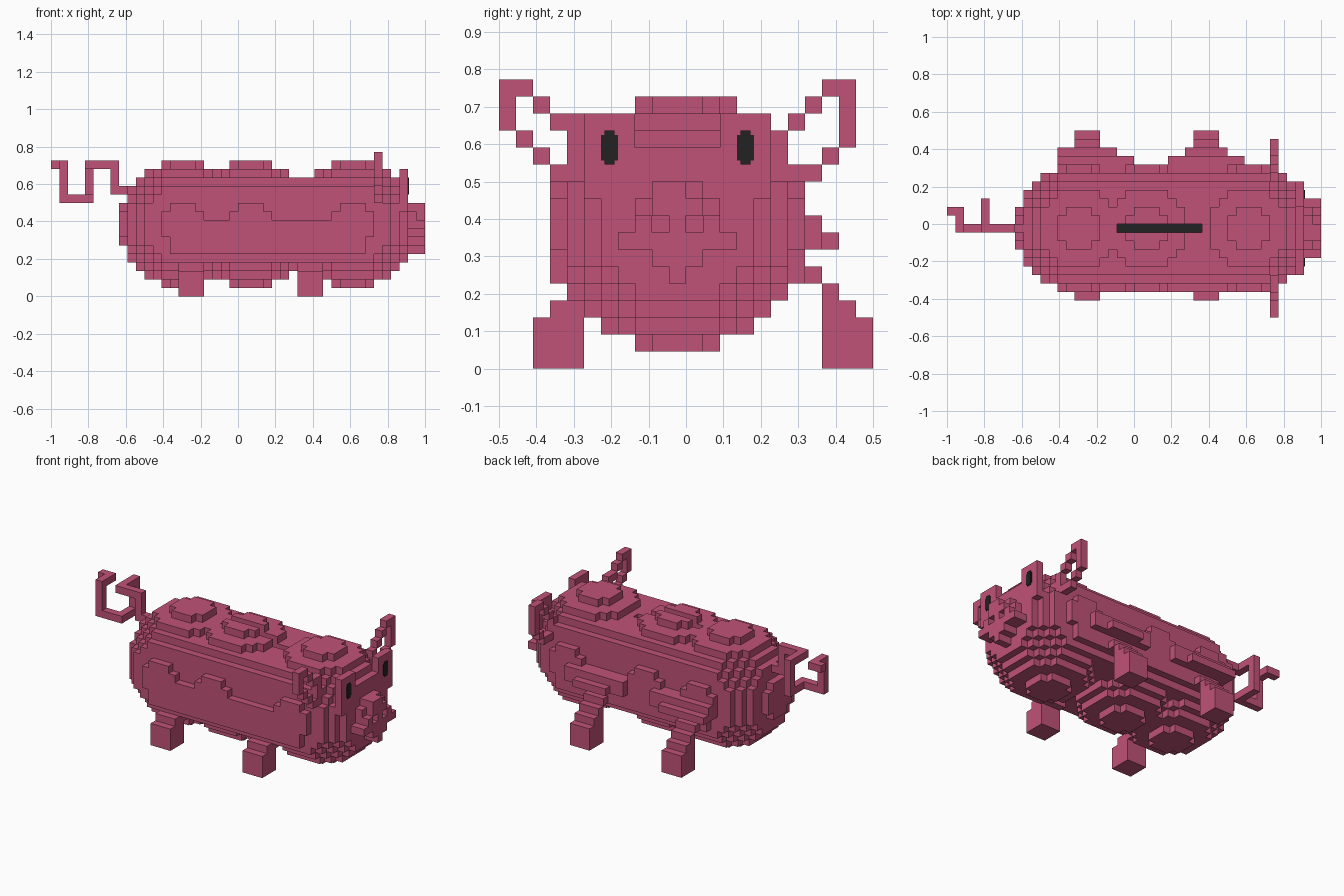
import bpy, bmesh
from mathutils import Vector

cube = bpy.data.objects.get("Cube")
if cube:
    bpy.data.objects.remove(cube, do_unlink=True)

V = 1 / 22  # edge length of one block


def material(name, rgb):
    m = bpy.data.materials.new(name)
    m.use_nodes = True
    m.diffuse_color = (*rgb, 1)
    m.node_tree.nodes["Principled BSDF"].inputs["Base Color"].default_value = (*rgb, 1)
    return m


pink = material("rose_pink", (0.53, 0.085, 0.185))
black = material("black", (0.016, 0.016, 0.016))


def box(i0, i1, j0, j1, k0, k1):
    """Block cells in inclusive index ranges along x, y and z."""
    return {(i, j, k) for i in range(i0, i1 + 1)
            for j in range(j0, j1 + 1) for k in range(k0, k1 + 1)}


def ball(ci, cj=-1, ck=8, r=7):
    return {(i, j, k) for (i, j, k) in box(ci - r, ci + r, cj - r, cj + r, ck - r, ck + r)
            if (i - ci) ** 2 + (j - cj) ** 2 + (k - ck) ** 2 < (r + 0.5) ** 2}


# For each direction: the four cell corners of the outward face
SIDES = []
for axis in range(3):
    for s in (0, 1):
        u, w = (axis + 1) % 3, (axis + 2) % 3
        loop = []
        for a, b in ((0, 0), (1, 0), (1, 1), (0, 1)):
            c = [0, 0, 0]
            c[axis], c[u], c[w] = s, a, b
            loop.append(tuple(c))
        n = [0, 0, 0]
        n[axis] = 2 * s - 1
        SIDES.append((tuple(n), loop if s else loop[::-1]))


def block_object(name, cells, mat=pink):
    """Skin a set of block cells with their exposed faces only."""
    bm = bmesh.new()
    verts = {}
    for c in sorted(cells):
        for n, loop in SIDES:
            if tuple(p + q for p, q in zip(c, n)) in cells:
                continue
            face = []
            for o in loop:
                key = tuple(p + q for p, q in zip(c, o))
                if key not in verts:
                    verts[key] = bm.verts.new(Vector(key) * V)
                face.append(verts[key])
            bm.faces.new(face)
    finish(name, bm, mat)


def finish(name, bm, mat):
    me = bpy.data.meshes.new(name)
    bm.to_mesh(me)
    bm.free()
    me.materials.append(mat)
    ob = bpy.data.objects.new(name, me)
    bpy.context.collection.objects.link(ob)


def plates(name, boxes, mat):
    """Thin painted plates from (min corner, max corner) pairs."""
    bm = bmesh.new()
    for lo, hi in boxes:
        lo, hi = Vector(lo), Vector(hi)
        for v in bmesh.ops.create_cube(bm, size=1)["verts"]:
            v.co = (lo + hi) / 2 + v.co * (hi - lo)
    finish(name, bm, mat)


# Body: three balls joined by a rounded trunk
body = ball(-7) | ball(1) | ball(13)
body |= {(i, j, k) for (i, j, k) in box(-7, 13, -7, 5, 4, 13)
         if (j + 1) ** 2 + (k - 8) ** 2 < 56.25}
body |= box(-8, 14, -8, 6, 5, 8)
# Coin slot with a dark floor
body -= box(-2, 7, -1, -1, 11, 16)
block_object("body", body)
plates("slot_floor", [((-2 * V, -V, 11 * V), (8 * V, 0, 11 * V + 0.005))], black)

# Ridges along the rear flank
block_object("rear_flank_ridge", box(-9, -1, 7, 7, 7, 8) | box(-9, -3, 8, 8, 7, 7))
block_object("front_flank_ridge", box(4, 12, 7, 7, 7, 8) | box(6, 10, 8, 8, 7, 7))

# Legs: short on one side, stepped outward on the other
for name, i in (("rear", -7), ("front", 7)):
    block_object(name + "_short_leg",
                 box(i, i + 2, -9, -7, 0, 2) | box(i, i + 2, -8, -6, 3, 3))
    block_object(name + "_stepped_leg",
                 box(i, i + 2, 8, 10, 0, 2) | box(i, i + 2, 8, 9, 3, 3)
                 | box(i, i + 2, 8, 8, 4, 4) | box(i, i + 2, 7, 7, 5, 5))

# Eye tabs and eyes
for name, j in (("near", -6), ("far", 2)):
    block_object(name + "_eye_tab", box(19, 19, j, j + 2, 10, 14))
for name, j in (("near", -5), ("far", 3)):
    x, y = 20 * V, j * V
    plates(name + "_eye",
           [((x, y, 12.25 * V), (x + 0.004, y + V, 13.75 * V)),
            ((x, y + 0.2 * V, 12 * V), (x + 0.005, y + 0.8 * V, 14 * V))], black)

# Snout with two nostril pits
snout = set()
for k, (a, b) in enumerate([(-1, -1), (-2, 0), (-4, 2), (-3, 1), (-2, 0), (-2, -1)], 5):
    snout |= box(20, 21, a, b, k, k)
snout -= {(21, -2, 8), (21, 0, 8)}
block_object("snout", snout)

# Open ring ears, given as (y, z) cells
near_ear = [(-11, 16), (-10, 16), (-11, 15), (-11, 14), (-10, 13), (-9, 12), (-8, 11),
            (-9, 15), (-8, 14), (-7, 14), (-7, 13), (-7, 12), (-7, 11)]
far_ear = [(8, 16), (9, 16), (9, 15), (9, 14), (9, 13), (8, 12), (7, 11), (6, 11),
           (7, 15), (6, 14), (5, 13), (5, 12), (5, 11)]
for name, cells in (("near_ear", near_ear), ("far_ear", far_ear)):
    block_object(name, {(16, j, k) for j, k in cells})

# Curly tail, a chain of straight bars
tail = (box(-15, -12, -1, -1, 12, 12) | box(-15, -15, -1, -1, 12, 15)
        | box(-18, -15, -1, -1, 15, 15) | box(-18, -18, -1, 2, 15, 15)
        | box(-18, -18, 2, 2, 11, 15) | box(-18, -18, -1, 2, 11, 11)
        | box(-21, -18, -1, -1, 11, 11) | box(-21, -21, -1, -1, 11, 15)
        | box(-21, -21, -1, 1, 15, 15) | box(-22, -22, 1, 1, 15, 15))
block_object("tail", tail)
